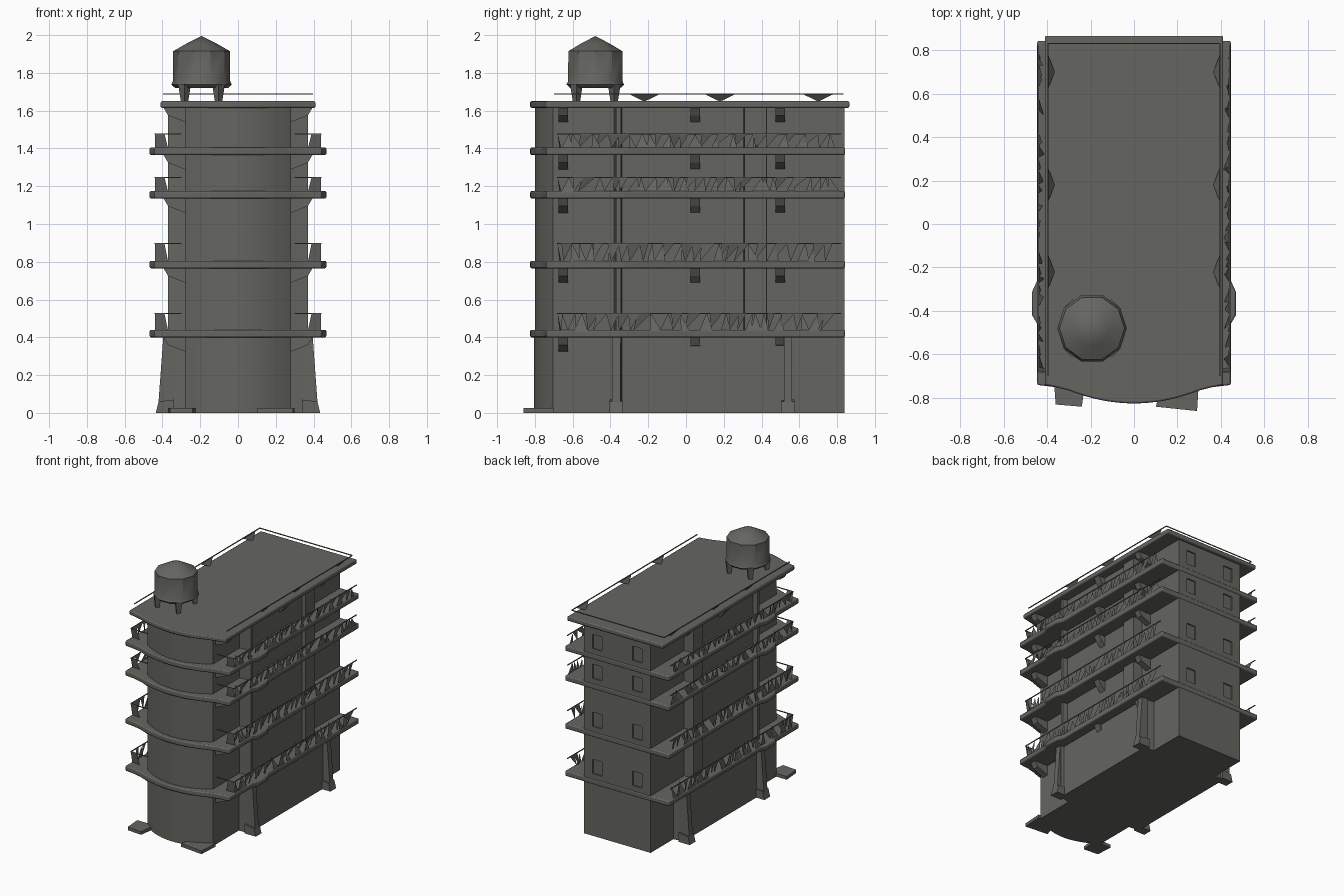
import bpy, bmesh, math, random
from mathutils import Vector

random.seed(4)
cube = bpy.data.objects.get("Cube")
if cube:
    bpy.data.objects.remove(cube, do_unlink=True)

stone = bpy.data.materials.new("dark grey stone")
stone.use_nodes = True
GREY = (0.13, 0.13, 0.118, 1)
stone.diffuse_color = GREY
bsdf = stone.node_tree.nodes["Principled BSDF"]
bsdf.inputs["Base Color"].default_value = GREY
bsdf.inputs["Roughness"].default_value = 0.9


def finish(name, bm, smooth=True):
    bmesh.ops.recalc_face_normals(bm, faces=bm.faces)
    mesh = bpy.data.meshes.new(name)
    bm.to_mesh(mesh)
    bm.free()
    mesh.materials.append(stone)
    ob = bpy.data.objects.new(name, mesh)
    bpy.context.collection.objects.link(ob)
    if smooth:
        bpy.ops.object.select_all(action='DESELECT')
        ob.select_set(True)
        bpy.context.view_layer.objects.active = ob
        bpy.ops.object.shade_smooth_by_angle(angle=math.radians(35))
    return ob


def add_prism(bm, outline, z0, z1):
    low = [bm.verts.new((x, y, z0)) for x, y in outline]
    high = [bm.verts.new((x, y, z1)) for x, y in outline]
    bm.faces.new(low[::-1])
    bm.faces.new(high)
    for i in range(len(low)):
        j = (i + 1) % len(low)
        bm.faces.new((low[i], low[j], high[j], high[i]))


def add_box(bm, x0, x1, y0, y1, z0, z1):
    add_prism(bm, [(x0, y0), (x1, y0), (x1, y1), (x0, y1)], z0, z1)


def add_polygon(bm, pts):
    bm.faces.new([bm.verts.new(p) for p in pts])


def add_wedge(bm, side, y, depth, profile):
    """Extrude an x-z profile along y, on the given side."""
    ends = [[bm.verts.new((side * px, y + dy, pz)) for px, pz in profile]
            for dy in (-depth, depth)]
    bm.faces.new(ends[0])
    bm.faces.new(ends[1])
    for a in range(len(profile)):
        b = (a + 1) % len(profile)
        bm.faces.new((ends[0][a], ends[0][b], ends[1][b], ends[1][a]))


def mirrored(half):
    """Close an outline given from the back round to the front on +x."""
    return half + [(-x, y) for x, y in reversed(half) if x > 0]


def bow(half_width, y_side, y_front, steps=8):
    """Curved front, running from the side to the centre line."""
    pts = []
    for i in range(steps + 1):
        x = half_width * (1 - i / steps)
        pts.append((x, y_front + (y_side - y_front) * (x / half_width) ** 2))
    return pts


def prism(name, outline, z0, z1, bevel=0):
    bm = bmesh.new()
    add_prism(bm, outline, z0, z1)
    ob = finish(name, bm)
    if bevel:
        mod = ob.modifiers.new("soft edge", 'BEVEL')
        mod.width = bevel
        mod.segments = 2
    return ob


FLOORS = [(0.40, 0.53), (0.765, 0.9), (1.135, 1.25), (1.365, 1.48)]
SLAB = 0.04

# Upper walls: narrow rear, pier, recessed middle, fin, bowed front
walls = [(0.285, 0.838), (0.285, 0.43), (0.36, 0.425), (0.36, 0.31),
         (0.335, 0.305), (0.335, -0.34), (0.37, -0.345), (0.37, -0.37),
         (0.28, -0.38)] + bow(0.28, -0.705, -0.80)
building = prism("building_walls", mirrored(walls), 0.41, 1.63)

# Ground floor with a longer, wider middle
ground = [(0.285, 0.838), (0.285, 0.56), (0.365, 0.55), (0.365, -0.34),
          (0.39, -0.345), (0.39, -0.38), (0.28, -0.39)] + bow(0.28, -0.705, -0.805)
prism("ground_floor", mirrored(ground), 0.0, 0.415)

# Shallow rear windows
bm = bmesh.new()
for z, _ in FLOORS:
    for x in (-0.17, 0.17):
        add_box(bm, x - 0.04, x + 0.04, 0.828, 0.9, z + 0.08, z + 0.19)
cutter = finish("window_cutter", bm, False)
cutter.hide_render = True
cutter.hide_viewport = True
cutter.display_type = 'WIRE'
cut = building.modifiers.new("rear windows", 'BOOLEAN')
cut.operation = 'DIFFERENCE'
cut.object = cutter

# Balcony slabs and roof
slab = [(0.445, 0.842), (0.445, -0.26), (0.468, -0.31), (0.468, -0.42),
        (0.445, -0.46), (0.445, -0.74), (0.36, -0.75)] + bow(0.3, -0.765, -0.825)
for i, (z, _) in enumerate(FLOORS):
    prism(f"balcony_slab_{i + 1}", mirrored(slab), z, z + SLAB, 0.008)
roof = [(0.41, 0.865), (0.41, -0.74), (0.36, -0.75)] + bow(0.3, -0.765, -0.825)
prism("roof_slab", mirrored(roof), 1.615, 1.65, 0.008)

# Balcony railings: thin top bar over ragged triangular panels
for i, (z, top) in enumerate(FLOORS):
    bm = bmesh.new()
    floor = z + SLAB - 0.005
    for side in (-1, 1):
        x = side * 0.44
        add_box(bm, x - 0.003, x + 0.003, -0.68, 0.82, top - 0.006, top)
        y = -0.66
        while y < 0.76:
            step = random.uniform(0.035, 0.075)
            lean = random.uniform(-0.03, 0.03)
            inner = x - side * random.uniform(0, 0.03)
            if random.random() < 0.5:
                pts = [(x, y, floor), (x, y + step, floor),
                       (inner, y + step / 2 + lean, top)]
            else:
                pts = [(x, y, top), (x, y + step, top), (inner, y + lean, floor)]
            add_polygon(bm, pts)
            y += step * 0.85
        # Return bar and ragged panel at the front end
        add_box(bm, side * 0.30, x, -0.683, -0.677, top - 0.006, top)
        add_polygon(bm, [(x, -0.66, floor), (x - side * 0.07, -0.67, floor),
                         (x - side * 0.05, -0.68, top), (x, -0.68, top)])
    finish(f"balcony_railing_{i + 1}", bm, False)

# Wedge brackets under the slabs
bm = bmesh.new()
for z in [f[0] for f in FLOORS] + [1.615]:
    for side in (-1, 1):
        for y, wall in ((-0.65, 0.27), (0.05, 0.33), (0.50, 0.27)):
            add_wedge(bm, side, y, 0.025, [(wall, z + 0.01), (0.40, z + 0.01),
                                           (0.37, z - 0.04), (wall, z - 0.08)])
finish("slab_brackets", bm, False)

# Thin roof rail, raised above the edge, with a few loose panels
bm = bmesh.new()
for side in (-1, 1):
    x = side * 0.395
    add_box(bm, x - 0.003, x + 0.003, -0.70, 0.83, 1.685, 1.691)
    for y in (-0.3, 0.1, 0.62):
        add_polygon(bm, [(x, y, 1.687), (x, y + 0.16, 1.687),
                         (x - side * 0.03, y + 0.08, 1.648)])
add_box(bm, -0.395, 0.395, 0.827, 0.833, 1.685, 1.691)
finish("roof_railing", bm, False)

# Flat front feet and tapered side buttresses
bm = bmesh.new()
add_prism(bm, [(-0.36, -0.83), (-0.24, -0.84), (-0.22, -0.70), (-0.37, -0.70)], 0, 0.025)
add_prism(bm, [(0.10, -0.84), (0.29, -0.86), (0.30, -0.70), (0.14, -0.70)], 0, 0.025)
for side in (-1, 1):
    for y in (-0.37, 0.54):
        add_wedge(bm, side, y, 0.022, [(0.34, 0), (0.425, 0), (0.395, 0.41), (0.34, 0.41)])
        add_wedge(bm, side, y, 0.035, [(0.34, 0), (0.435, 0), (0.42, 0.06), (0.34, 0.07)])
finish("feet_and_buttresses", bm, False)

# Water tank turned from a profile
CENTRE = Vector((-0.193, -0.48, 0))
PROFILE = [(0, 1.725), (0.14, 1.72), (0.16, 1.738), (0.152, 1.755),
           (0.15, 1.915), (0.08, 1.955), (0, 1.995)]
bm = bmesh.new()
chain = [bm.verts.new(CENTRE + Vector((r, 0, z))) for r, z in PROFILE]
edges = [bm.edges.new(pair) for pair in zip(chain, chain[1:])]
bmesh.ops.spin(bm, geom=chain + edges, cent=CENTRE, axis=(0, 0, 1),
               angle=2 * math.pi, steps=10, use_merge=True)
bmesh.ops.remove_doubles(bm, verts=bm.verts, dist=0.0005)
finish("water_tank", bm)

# Four tank legs, flared at the top
bm = bmesh.new()
for sx in (-1, 1):
    for sy in (-1, 1):
        place = Vector((CENTRE.x + sx * 0.09, CENTRE.y + sy * 0.1, 1.69))
        made = bmesh.ops.create_cone(bm, cap_ends=True, segments=4, radius1=0.018,
                                     radius2=0.034, depth=0.1)
        bmesh.ops.translate(bm, verts=made["verts"], vec=place)
finish("tank_legs", bm, False)
